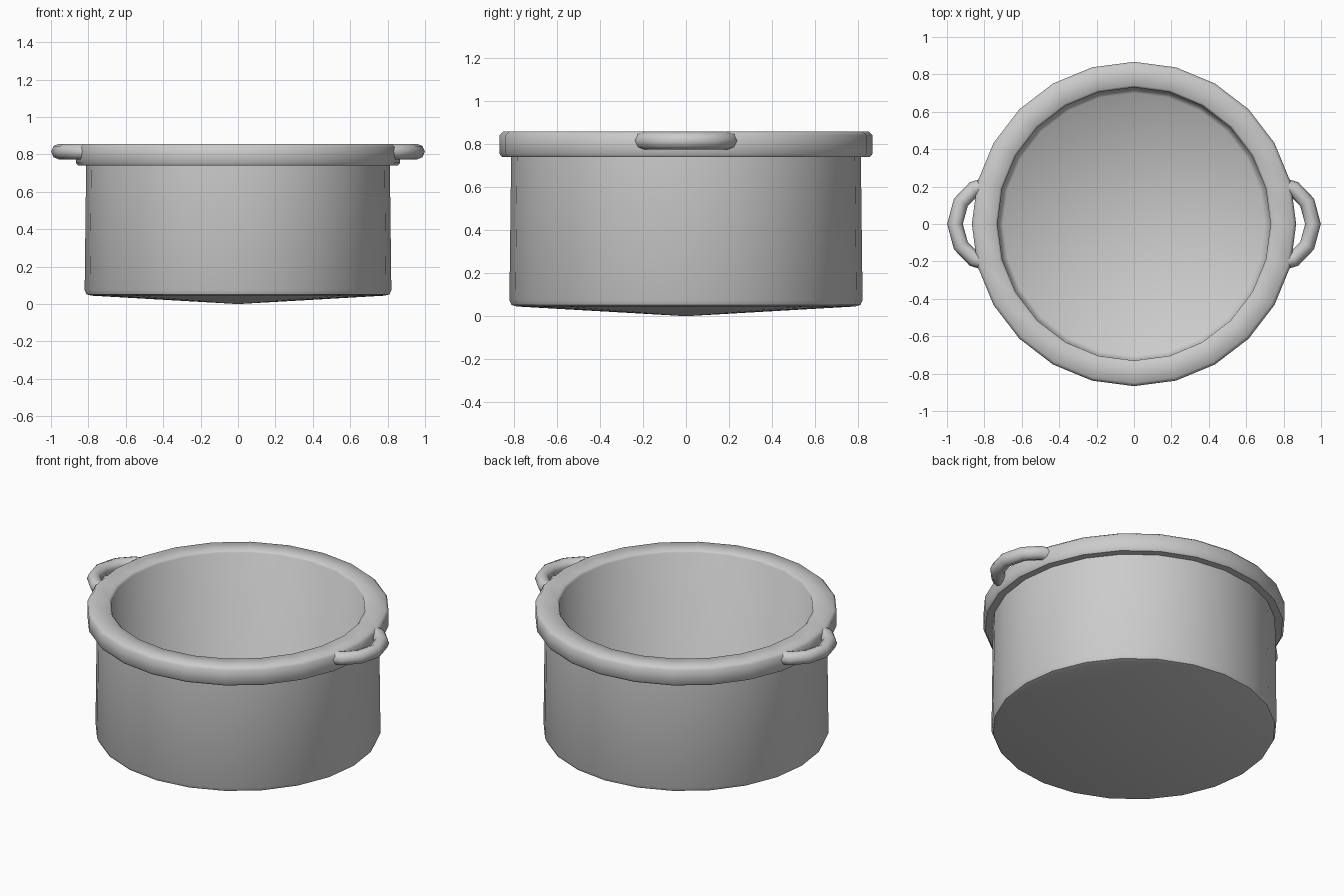
import bpy, bmesh, math

if "Cube" in bpy.data.objects:
    bpy.data.objects.remove(bpy.data.objects["Cube"])

SIDES = 24


def smooth(obj, angle):
    bpy.ops.object.select_all(action='DESELECT')
    obj.select_set(True)
    bpy.context.view_layer.objects.active = obj
    bpy.ops.object.shade_smooth_by_angle(angle=math.radians(angle))


def lathe(name, profile, closed=False):
    """Revolve (radius, z) points around z; radius 0 makes a single pole."""
    bm = bmesh.new()
    rings = []
    for r, z in profile:
        if r == 0:
            rings.append([bm.verts.new((0, 0, z))] * SIDES)
        else:
            rings.append([bm.verts.new((r * math.cos(2 * math.pi * i / SIDES),
                                        r * math.sin(2 * math.pi * i / SIDES), z))
                          for i in range(SIDES)])
    pairs = list(zip(rings, rings[1:]))
    if closed:
        pairs.append((rings[-1], rings[0]))
    for a, b in pairs:
        for i in range(SIDES):
            j = (i + 1) % SIDES
            bm.faces.new(list(dict.fromkeys((a[i], a[j], b[j], b[i]))))
    bmesh.ops.recalc_face_normals(bm, faces=bm.faces)
    mesh = bpy.data.meshes.new(name)
    bm.to_mesh(mesh)
    bm.free()
    obj = bpy.data.objects.new(name, mesh)
    bpy.context.collection.objects.link(obj)
    smooth(obj, 50)
    return obj


# Pot: shallow cone underside, straight wall, thick overhanging rim, hollow inside
lathe("pot_body", [
    (0, 0.0), (0.785, 0.045), (0.81, 0.052), (0.82, 0.075),
    (0.812, 0.74), (0.855, 0.74), (0.867, 0.755), (0.867, 0.84),
    (0.85, 0.857), (0.742, 0.857), (0.73, 0.845),
    (0.725, 0.115), (0.70, 0.09), (0, 0.05)])


# Side handles: eight-sided tube bent outward from the rim
def handle(name, side):
    half = [(0.81, 0.20), (0.857, 0.187), (0.926, 0.115)]
    path = half + [(0.957, 0)] + [(x, -y) for x, y in reversed(half)]
    curve = bpy.data.curves.new(name, 'CURVE')
    curve.dimensions = '3D'
    curve.bevel_depth = 0.042
    curve.bevel_resolution = 2
    curve.use_fill_caps = True
    spline = curve.splines.new('POLY')
    spline.points.add(len(path) - 1)
    for p, (x, y) in zip(spline.points, path):
        p.co = (side * x, side * y, 0.815, 1)
    obj = bpy.data.objects.new(name, curve)
    bpy.context.collection.objects.link(obj)
    bpy.ops.object.select_all(action='DESELECT')
    obj.select_set(True)
    bpy.context.view_layer.objects.active = obj
    bpy.ops.object.convert(target='MESH')
    smooth(bpy.context.view_layer.objects.active, 60)


handle("right_handle", 1)
handle("left_handle", -1)
